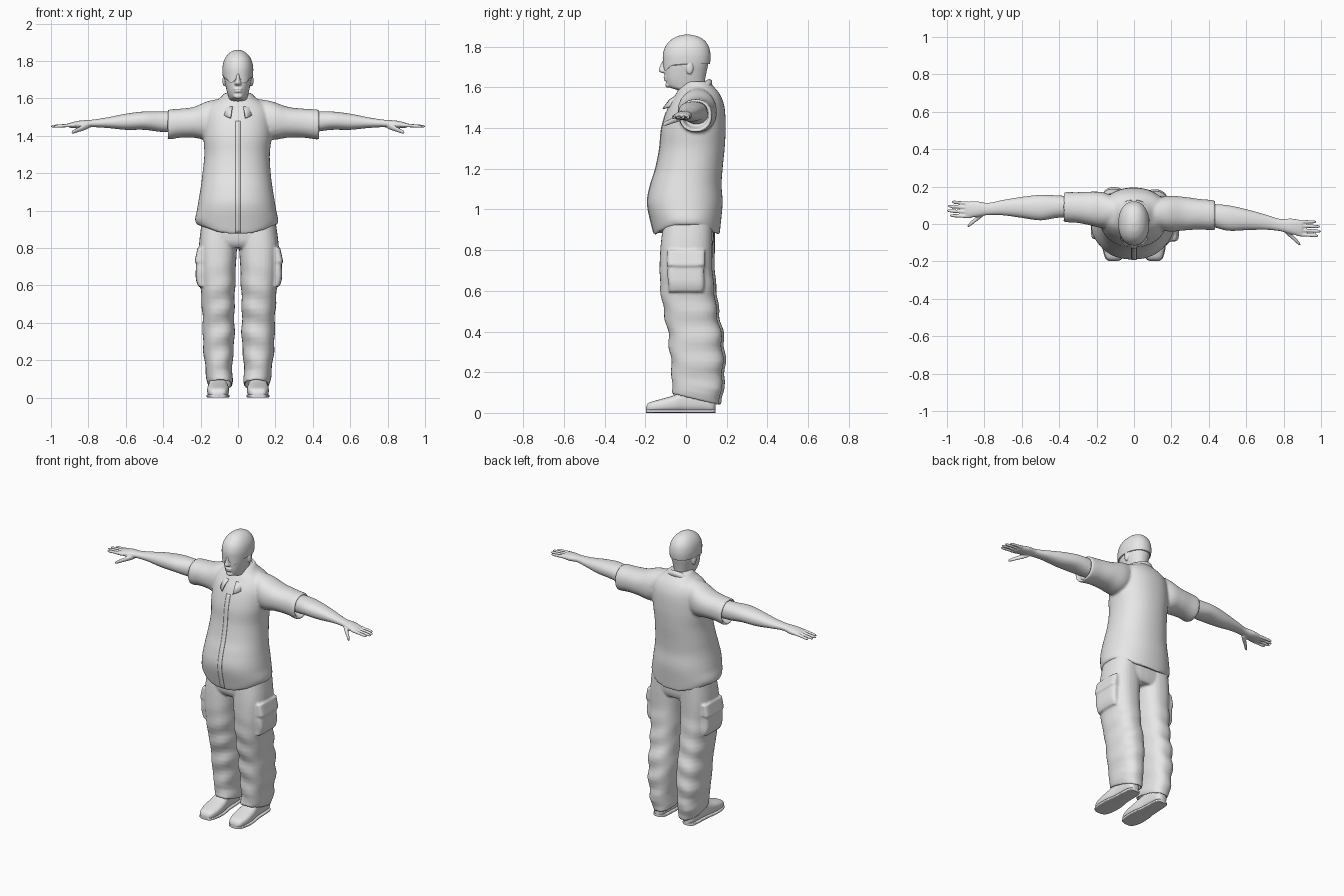
import bpy
import bmesh
import math
from mathutils import Matrix, Vector

default_cube = bpy.data.objects.get("Cube")
if default_cube:
    bpy.data.objects.remove(default_cube, do_unlink=True)

grey = bpy.data.materials.new("plain_grey")
grey.use_nodes = True
grey.diffuse_color = (0.8, 0.8, 0.8, 1)
grey.node_tree.nodes["Principled BSDF"].inputs["Base Color"].default_value = (0.8, 0.8, 0.8, 1)


def same(v):
    return v


def catmull(a, b, c, d, f):
    return tuple(0.5 * (2 * q + (r - p) * f + (2 * p - 5 * q + 4 * r - s) * f ** 2
                        + (3 * q - p - 3 * r + s) * f ** 3)
                 for p, q, r, s in zip(a, b, c, d))


def loft(bm, axis, sections, power=2.2, place=same, sides=32, steps=4):
    """Closed skin through sections (position, u_min, u_max, v_min, v_max) along an axis."""
    last = len(sections) - 1
    dense = []
    for i in range(last):
        near = [sections[max(0, min(last, k))] for k in (i - 1, i, i + 1, i + 2)]
        dense += [catmull(*near, j / steps) for j in range(steps)]
    dense.append(sections[-1])
    rings = []
    for t, u0, u1, v0, v1 in dense:
        ring = []
        for k in range(sides):
            a = math.tau * k / sides
            c, s = math.cos(a), math.sin(a)
            u = (u0 + u1) / 2 + (u1 - u0) / 2 * math.copysign(abs(c) ** (2 / power), c)
            v = (v0 + v1) / 2 + (v1 - v0) / 2 * math.copysign(abs(s) ** (2 / power), s)
            co = {"x": (t, u, v), "y": (u, t, v), "z": (u, v, t)}[axis]
            ring.append(bm.verts.new(place(Vector(co))))
        rings.append(ring)
    for lower, upper in zip(rings, rings[1:]):
        for k in range(sides):
            n = (k + 1) % sides
            bm.faces.new((lower[k], lower[n], upper[n], upper[k]))
    bm.faces.new(rings[0])
    bm.faces.new(rings[-1])


def finger(bm, start, end, r0, r1, place):
    start, end = Vector(start), Vector(end)
    rows = []
    for f, w in ((0, 0.9), (0.3, 1), (0.55, 0.95), (0.8, 1), (0.95, 0.8), (1, 0.3)):
        p = start.lerp(end, f)
        r = (r0 + (r1 - r0) * f) * w
        rows.append((p.x, p.y - r, p.y + r, p.z - r, p.z + r))
    loft(bm, "x", rows, 2, place, sides=12)


def ball(bm, centre, size):
    bmesh.ops.create_icosphere(bm, subdivisions=3, radius=1,
                               matrix=Matrix.Translation(centre) @ Matrix.Diagonal((*size, 1)))


def finish(name, bm, voxel=0, smooth=0):
    bmesh.ops.recalc_face_normals(bm, faces=bm.faces[:])
    mesh = bpy.data.meshes.new(name)
    bm.to_mesh(mesh)
    bm.free()
    mesh.materials.append(grey)
    mesh.shade_smooth()
    obj = bpy.data.objects.new(name, mesh)
    bpy.context.collection.objects.link(obj)
    if voxel:
        remesh = obj.modifiers.new("blend", "REMESH")
        remesh.mode = "VOXEL"
        remesh.voxel_size = voxel
        remesh.use_smooth_shade = True
    if smooth:
        soften = obj.modifiers.new("soften", "SMOOTH")
        soften.factor = 0.5
        soften.iterations = smooth
    return obj


def turned(side, stretch=1.0, pivot=0.08):
    """Place an arm part on one side, with the slight twist of the shoulders."""
    def place(v):
        x = side * (pivot + (v.x - pivot) * stretch)
        return Vector((x, v.y - 0.055 * x, v.z))
    return place


# Shirt: torso with a dipping hem, and two short open sleeves
def hem(v):
    if v.z < 1:
        v.z += 0.055 * min(1, abs(v.x) / 0.2) ** 2 * (1 - v.z) / 0.13
    return v


shirt = bmesh.new()
loft(shirt, "z", [
    (0.87, -0.22, 0.21, -0.155, 0.165), (0.92, -0.23, 0.215, -0.168, 0.17),
    (1.03, -0.215, 0.2, -0.19, 0.18), (1.12, -0.2, 0.185, -0.175, 0.175),
    (1.2, -0.19, 0.175, -0.15, 0.18), (1.3, -0.18, 0.17, -0.13, 0.19),
    (1.4, -0.185, 0.18, -0.12, 0.195), (1.5, -0.18, 0.18, -0.09, 0.19),
    (1.56, -0.16, 0.16, -0.055, 0.17), (1.6, -0.1, 0.1, -0.03, 0.14),
    (1.63, -0.07, 0.07, 0, 0.11)], 2.2, hem, sides=48)
for side, stretch in ((1, 1.09), (-1, 0.91)):
    loft(shirt, "x", [
        (0.08, 0, 0.13, 1.42, 1.6), (0.17, -0.03, 0.16, 1.38, 1.585),
        (0.25, -0.02, 0.16, 1.39, 1.555), (0.33, -0.01, 0.153, 1.39, 1.545),
        (0.4, -0.01, 0.15, 1.38, 1.54), (0.4, 0.005, 0.135, 1.395, 1.527),
        (0.36, 0.012, 0.13, 1.41, 1.52)], 2.2, turned(side, stretch))
shirt_obj = finish("shirt", shirt, 0.008, 5)

# Button strip down the shirt front
strip = bmesh.new()
bmesh.ops.create_grid(strip, x_segments=2, y_segments=40, size=1,
                      matrix=Matrix.Translation((0, -0.3, 1.18))
                      @ Matrix.Rotation(math.pi / 2, 4, "X")
                      @ Matrix.Diagonal((0.014, 0.3, 1, 1)))
strip_obj = finish("button_strip", strip)
wrap = strip_obj.modifiers.new("wrap", "SHRINKWRAP")
wrap.target = shirt_obj
wrap.wrap_method = "PROJECT"
wrap.use_project_y = True
wrap.use_positive_direction = True
wrap.use_negative_direction = False
wrap.offset = 0.003
strip_obj.modifiers.new("thickness", "SOLIDIFY").thickness = 0.004

# Collar: flared band around the neck, open at the front
collar = bmesh.new()
columns = []
for i in range(33):
    a = 0.4 + (math.tau - 0.8) * i / 32
    s, c = math.sin(a), math.cos(a)
    top = Vector((0.066 * s, 0.03 - 0.085 * c, 1.6 - 0.042 * c))
    low = Vector((0.105 * s, 0.03 - (0.13 + 0.03 * c) * c, top.z - 0.05 - 0.015 * c))
    mid = top.lerp(low, 0.45) + Vector((0.005 * s, -0.005 * c, 0.008))
    columns.append([collar.verts.new(p) for p in (top, mid, low)])
for left, right in zip(columns, columns[1:]):
    for k in range(2):
        collar.faces.new((left[k], left[k + 1], right[k + 1], right[k]))
collar_obj = finish("collar", collar)
collar_obj.modifiers.new("thickness", "SOLIDIFY").thickness = 0.008

# Arms with hands
for side, label in ((1, "left"), (-1, "right")):
    arm = bmesh.new()
    place = turned(side)
    loft(arm, "x", [
        (0.28, 0.02, 0.13, 1.42, 1.53), (0.4, 0.012, 0.13, 1.42, 1.53),
        (0.5, -0.008, 0.128, 1.432, 1.53), (0.6, 0, 0.112, 1.432, 1.518),
        (0.7, 0.008, 0.09, 1.442, 1.498), (0.78, 0.005, 0.07, 1.446, 1.486),
        (0.84, -0.008, 0.075, 1.44, 1.482), (0.89, -0.014, 0.07, 1.442, 1.472),
        (0.905, -0.005, 0.06, 1.447, 1.465)], 2.2, place)
    for root, tip, reach in ((0.06, 0.065, 0.975), (0.038, 0.041, 0.995),
                             (0.015, 0.016, 1), (-0.007, -0.009, 0.985)):
        finger(arm, (0.87, root, 1.458), (reach, tip, 1.45), 0.011, 0.008, place)
    finger(arm, (0.8, 0.02, 1.455), (0.89, -0.062, 1.417), 0.019, 0.01, place)
    finish(label + "_arm", arm, 0.004, 3)

# Trousers: hips, two legs with sloping hems, and side pockets
trousers = bmesh.new()


def leg_place(side):
    def place(v):
        if v.z < 0.25:
            v.z -= 0.32 * (v.y - 0.05) * (1 - v.z / 0.25)
        fold = 0.005 * math.sin(48 * v.z + 14 * v.x) * min(1, max(0, 0.75 - v.z) * 4)
        x = v.x + fold * 0.6
        return Vector((x if side > 0 else -0.96 * x, v.y + fold + (0 if side > 0 else 0.012), v.z))
    return place


loft(trousers, "z", [(0.8, -0.17, 0.17, -0.09, 0.12), (0.84, -0.2, 0.205, -0.115, 0.135),
                     (0.96, -0.195, 0.19, -0.12, 0.14)], 2.5)
for side in (1, -1):
    place = leg_place(side)
    loft(trousers, "z", [
        (0.12, 0.05, 0.15, -0.04, 0.14), (0.075, 0.045, 0.155, -0.055, 0.15),
        (0.075, 0.032, 0.17, -0.07, 0.165), (0.2, 0.03, 0.187, -0.07, 0.18),
        (0.3, 0.02, 0.196, -0.08, 0.18), (0.4, 0.02, 0.197, -0.09, 0.17),
        (0.5, 0.02, 0.202, -0.11, 0.15), (0.6, 0.015, 0.21, -0.125, 0.14),
        (0.7, 0.012, 0.215, -0.13, 0.13), (0.82, 0.005, 0.217, -0.125, 0.13),
        (0.95, 0.005, 0.2, -0.11, 0.13)], 2.4, place)
    loft(trousers, "z", [(0.595, 0.15, 0.222, -0.085, 0.085), (0.65, 0.15, 0.236, -0.09, 0.09),
                         (0.73, 0.15, 0.232, -0.09, 0.09), (0.785, 0.15, 0.22, -0.085, 0.09)],
         5, place)
    loft(trousers, "z", [(0.725, 0.15, 0.242, -0.094, 0.094), (0.8, 0.15, 0.226, -0.092, 0.094)],
         6, place)
finish("trousers", trousers, 0.007, 3)

# Shoes with thin soles
shoe_shape = [
    (-0.197, 0.088, 0.13, 0.008, 0.028), (-0.182, 0.064, 0.15, 0.004, 0.05),
    (-0.13, 0.05, 0.164, 0.004, 0.066), (-0.06, 0.05, 0.163, 0.004, 0.086),
    (0, 0.06, 0.154, 0.004, 0.112), (0.08, 0.064, 0.15, 0.004, 0.12),
    (0.128, 0.07, 0.144, 0.004, 0.1), (0.145, 0.088, 0.126, 0.01, 0.08)]
for side, label in ((1, "left"), (-1, "right")):
    def put(v):
        return Vector((side * v.x, v.y, v.z))
    shoe = bmesh.new()
    loft(shoe, "y", shoe_shape, 2.8, put)
    loft(shoe, "y", [(y, a - 0.004, b + 0.004, 0, 0.018) for y, a, b, c, d in shoe_shape], 5, put)
    finish(label + "_shoe", shoe)

# Head: neck, jaw and skull, nose, lips and ears
head = bmesh.new()
loft(head, "z", [
    (1.5, -0.06, 0.06, -0.02, 0.1), (1.56, -0.056, 0.056, -0.03, 0.1),
    (1.585, -0.053, 0.053, -0.04, 0.098), (1.602, -0.05, 0.05, -0.085, 0.095),
    (1.63, -0.058, 0.057, -0.1, 0.093), (1.67, -0.067, 0.066, -0.105, 0.1),
    (1.72, -0.075, 0.074, -0.105, 0.11), (1.78, -0.072, 0.072, -0.1, 0.108),
    (1.83, -0.045, 0.045, -0.06, 0.08)], 2.2)
loft(head, "z", [(1.67, -0.012, 0.012, -0.118, -0.08), (1.68, -0.019, 0.019, -0.134, -0.08),
                 (1.7, -0.012, 0.012, -0.13, -0.08), (1.735, -0.008, 0.008, -0.114, -0.08)], 2)
ball(head, (0, -0.1, 1.65), (0.025, 0.011, 0.006))
ball(head, (0, -0.099, 1.638), (0.022, 0.011, 0.006))
ball(head, (0, -0.088, 1.612), (0.024, 0.014, 0.014))
for side in (1, -1):
    ball(head, (side * 0.073, 0.018, 1.695), (0.01, 0.018, 0.032))
finish("head", head, 0.004, 3)


# Head covering that dips over both eyes
def eye_dip(v):
    if v.z < 1.735 and v.y < 0:
        reach = (1.735 - v.z) / 0.02
        v.z -= 0.034 * reach * math.exp(-((abs(v.x) - 0.037) / 0.022) ** 2)
    return v


cover = bmesh.new()
loft(cover, "z", [
    (1.715, -0.081, 0.079, -0.112, 0.117), (1.735, -0.083, 0.081, -0.114, 0.12),
    (1.765, -0.083, 0.081, -0.113, 0.12), (1.8, -0.076, 0.074, -0.102, 0.112),
    (1.83, -0.059, 0.057, -0.078, 0.092), (1.85, -0.036, 0.034, -0.045, 0.06),
    (1.858, -0.015, 0.013, -0.014, 0.026), (1.86, -0.004, 0.002, 0, 0.01)],
    2.2, eye_dip, sides=64)
cover_obj = finish("head_cover", cover)
bpy.ops.object.select_all(action="DESELECT")
for obj in bpy.data.objects:
    if obj.name in ("head_cover", "left_shoe", "right_shoe", "button_strip"):
        obj.select_set(True)
        bpy.context.view_layer.objects.active = obj
bpy.ops.object.shade_smooth_by_angle(angle=math.radians(50))
